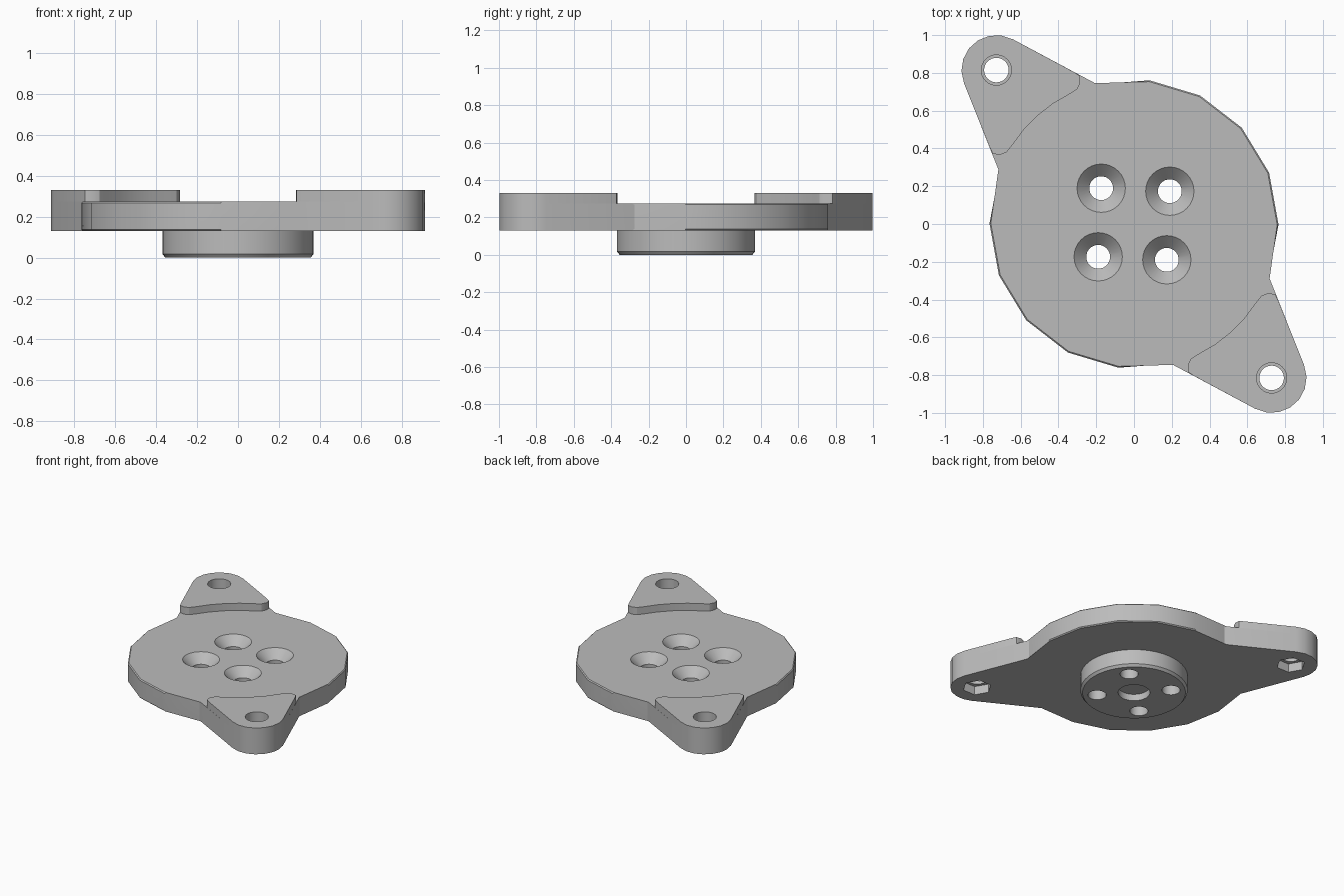
import bpy, bmesh
from math import cos, sin, radians, pi, hypot

if "Cube" in bpy.data.objects:
    bpy.data.objects.remove(bpy.data.objects["Cube"], do_unlink=True)

grey = bpy.data.materials.new("plain grey")
grey.use_nodes = True
grey.diffuse_color = (0.5, 0.5, 0.5, 1)
grey.node_tree.nodes["Principled BSDF"].inputs["Base Color"].default_value = (0.5, 0.5, 0.5, 1)

AXIS = radians(-48.2)      # direction of the first mounting ear
BASE, TOP, PAD_TOP = 0.13, 0.275, 0.33
DISC_R, EAR_DIST, EAR_R = 0.765, 1.093, 0.185


def polar(r, degrees, cx=0.0):
    a = radians(degrees)
    return cx + r * cos(a), r * sin(a)


def turn(points, angle):
    c, s = cos(angle), sin(angle)
    return [(x * c - y * s, x * s + y * c) for x, y in points]


def finish(name, bm):
    bmesh.ops.recalc_face_normals(bm, faces=bm.faces)
    mesh = bpy.data.meshes.new(name)
    bm.to_mesh(mesh)
    bm.free()
    mesh.materials.append(grey)
    ob = bpy.data.objects.new(name, mesh)
    bpy.context.collection.objects.link(ob)
    return ob


def stack(rings):
    """Closed solid through a list of matching rings of 3D points."""
    bm = bmesh.new()
    rows = [[bm.verts.new(p) for p in ring] for ring in rings]
    n = len(rows[0])
    for a, b in zip(rows, rows[1:]):
        for i in range(n):
            j = (i + 1) % n
            bm.faces.new((a[i], a[j], b[j], b[i]))
    bm.faces.new(rows[0][::-1])
    bm.faces.new(rows[-1])
    return bm


def prism(outline, z0, z1):
    return stack([[(x, y, z) for x, y in outline] for z in (z0, z1)])


def lathe(profile, x=0.0, y=0.0, sides=32):
    return stack([[(x + r * cos(2 * pi * i / sides), y + r * sin(2 * pi * i / sides), z)
                   for i in range(sides)] for r, z in profile])


def cut(ob, cutters):
    for c in cutters:
        mod = ob.modifiers.new("cut", 'BOOLEAN')
        mod.operation, mod.solver, mod.object = 'DIFFERENCE', 'EXACT', c
        bpy.ops.object.select_all(action='DESELECT')
        bpy.context.view_layer.objects.active = ob
        ob.select_set(True)
        bpy.ops.object.modifier_apply(modifier=mod.name)


# Plate: round disc with two tapered ears
ear_arc = [polar(EAR_R, -70 + 20 * i, EAR_DIST) for i in range(8)]
half = ear_arc + [polar(DISC_R, 27 + 21 * i) for i in range(7)]
outline = turn(half, AXIS) + turn(half, AXIS + pi)
bm = prism(outline, BASE, TOP)
rim = [e for e in bm.edges
       if abs(e.verts[0].co.z - e.verts[1].co.z) < 0.001
       and all(hypot(v.co.x, v.co.y) < DISC_R + 0.005 for v in e.verts)]
bmesh.ops.bevel(bm, geom=rim, offset=0.007, segments=1, affect='EDGES')
plate = finish("plate", bm)

# Hub below the plate, chamfered at the foot
hub = finish("hub", lathe([(0.355, 0), (0.37, 0.018), (0.37, BASE)], sides=48))

# Raised pads on the ears, hollowed towards the disc
corner = [(0.81, 0.3), (0.775, 0.309), (0.746, 0.285), (0.733, 0.252)]
inner = [polar(0.768, 15.5 - 7.75 * i) for i in range(5)]
pad_shape = ear_arc + corner + inner + [(x, -y) for x, y in reversed(corner)]
pads = [finish(name, prism(turn(pad_shape, a), TOP, PAD_TOP))
        for name, a in (("front_pad", AXIS), ("back_pad", AXIS + pi))]

# Countersunk screw holes
screw_cutters = []
for k in range(4):
    x, y = polar(0.257, 42.5 + 90 * k)
    profile = [(0.063, -0.1), (0.063, 0.21), (0.128, TOP), (0.153, 0.3)]
    screw_cutters.append(finish("screw_cutter", lathe(profile, x, y)))

# Ear holes: stepped bore from above and a six-sided nut pocket below
ear_cutters = []
for a in (AXIS, AXIS + pi):
    x, y = EAR_DIST * cos(a), EAR_DIST * sin(a)
    bore = [(0.065, 0.05), (0.065, 0.22), (0.08, 0.22), (0.08, 0.4)]
    ear_cutters.append(finish("bore_cutter", lathe(bore, x, y)))
    ear_cutters.append(finish("nut_cutter", lathe([(0.1, 0.05), (0.1, 0.195)], x, y, 6)))

# Blind centre recess in the hub
centre_cutter = finish("centre_cutter", lathe([(0.11, -0.1), (0.11, 0.05)]))

cut(plate, screw_cutters + ear_cutters)
cut(hub, screw_cutters + [centre_cutter])
cut(pads[0], ear_cutters[:1])
cut(pads[1], ear_cutters[2:3])
for c in screw_cutters + ear_cutters + [centre_cutter]:
    bpy.data.objects.remove(c, do_unlink=True)

# Smooth round walls, sharp edges kept
bpy.ops.object.select_all(action='DESELECT')
for ob in [plate, hub] + pads:
    ob.select_set(True)
bpy.context.view_layer.objects.active = plate
bpy.ops.object.shade_smooth_by_angle(angle=radians(30))
